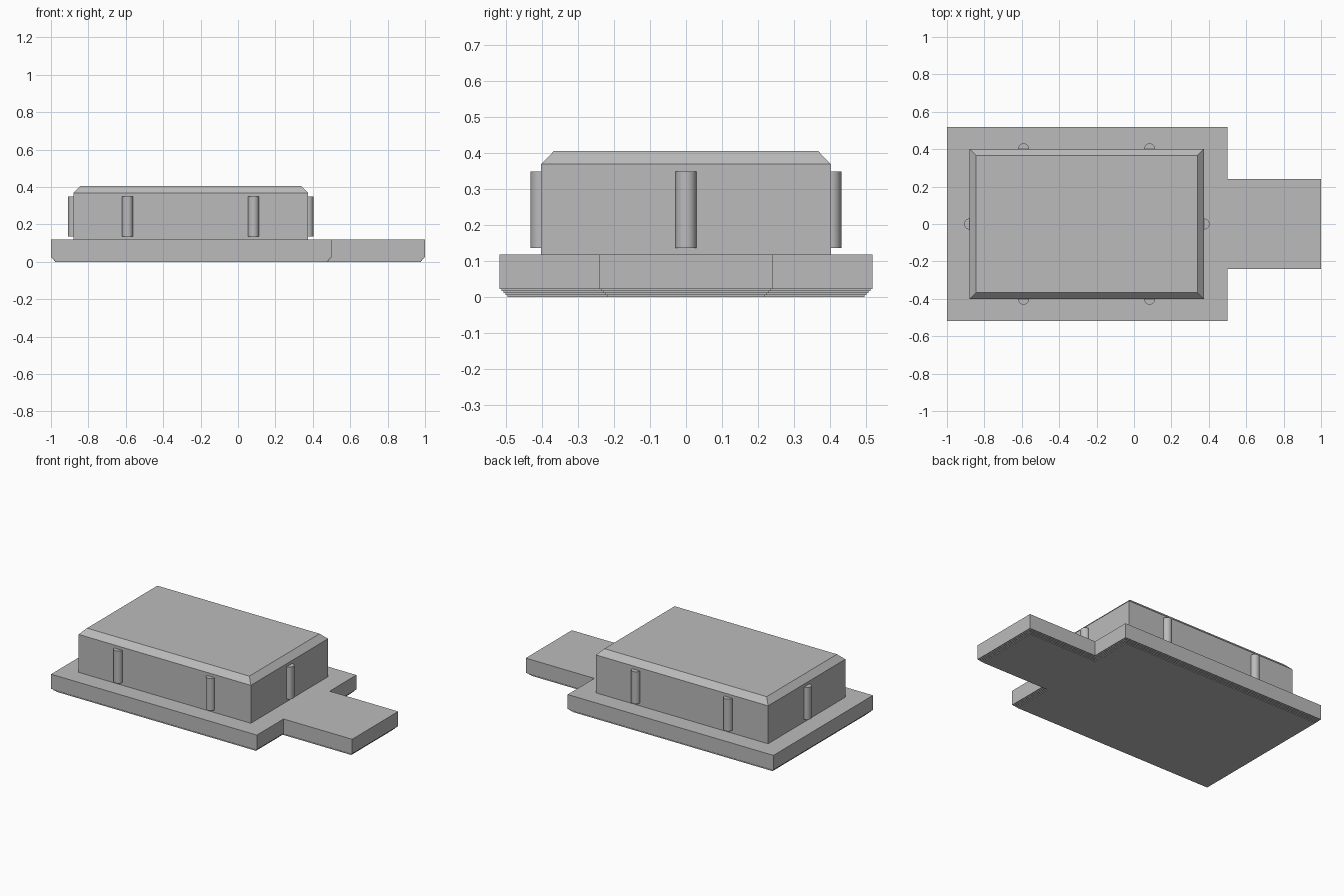
import bpy
import bmesh
import math

cube = bpy.data.objects.get("Cube")
if cube:
    bpy.data.objects.remove(cube, do_unlink=True)

grey = bpy.data.materials.new("mid_grey")
grey.use_nodes = True
colour = (0.5, 0.5, 0.5, 1)
grey.diffuse_color = colour
grey.node_tree.nodes["Principled BSDF"].inputs["Base Color"].default_value = colour


def loft(name, rings):
    """Skin a stack of matching outlines and cap both ends."""
    bm = bmesh.new()
    loops = [[bm.verts.new(p) for p in ring] for ring in rings]
    for low, high in zip(loops, loops[1:]):
        for i in range(len(low)):
            j = (i + 1) % len(low)
            bm.faces.new((low[i], low[j], high[j], high[i]))
    bm.faces.new(loops[0][::-1])
    bm.faces.new(loops[-1])
    bmesh.ops.recalc_face_normals(bm, faces=bm.faces[:])
    mesh = bpy.data.meshes.new(name)
    bm.to_mesh(mesh)
    bm.free()
    mesh.materials.append(grey)
    obj = bpy.data.objects.new(name, mesh)
    bpy.context.collection.objects.link(obj)
    return obj


def plate_outline(inset, z):
    """Rectangle with a narrower tab on the +x end."""
    wide, tab = 0.518 - inset, 0.24 - inset
    left, step, right = -1 + inset, 0.5 - inset, 1 - inset
    half = [(left, wide), (step, wide), (step, tab), (right, tab)]
    return [(x, -y, z) for x, y in half] + [(x, y, z) for x, y in half[::-1]]


def box_outline(inset, z):
    x0, x1, y = -0.88 + inset, 0.375 - inset, 0.402 - inset
    return [(x0, -y, z), (x1, -y, z), (x1, y, z), (x0, y, z)]


# Base plate with a finely stepped lower edge
steps, rise = 4, 0.0055
rings = []
for k in range(steps):
    inset = (steps - k) * rise
    rings += [plate_outline(inset, k * rise), plate_outline(inset, (k + 1) * rise)]
rings += [plate_outline(0, steps * rise), plate_outline(0, 0.118)]
loft("base_plate", rings)

# Raised body with a chamfered top
loft("raised_body", [box_outline(0, 0.118), box_outline(0, 0.368), box_outline(0.036, 0.405)])

# Round ribs half sunk into the body walls
ribs = [(x, y) for x in (-0.59, 0.083) for y in (-0.402, 0.402)]
ribs += [(-0.88, 0), (0.375, 0)]
for n, (x, y) in enumerate(ribs, 1):
    bpy.ops.mesh.primitive_cylinder_add(vertices=32, radius=0.029, depth=0.212,
                                        location=(x, y, 0.242))
    rib = bpy.context.object
    rib.name = f"wall_rib_{n}"
    rib.data.materials.append(grey)
    bpy.ops.object.shade_smooth_by_angle(angle=math.radians(30))
